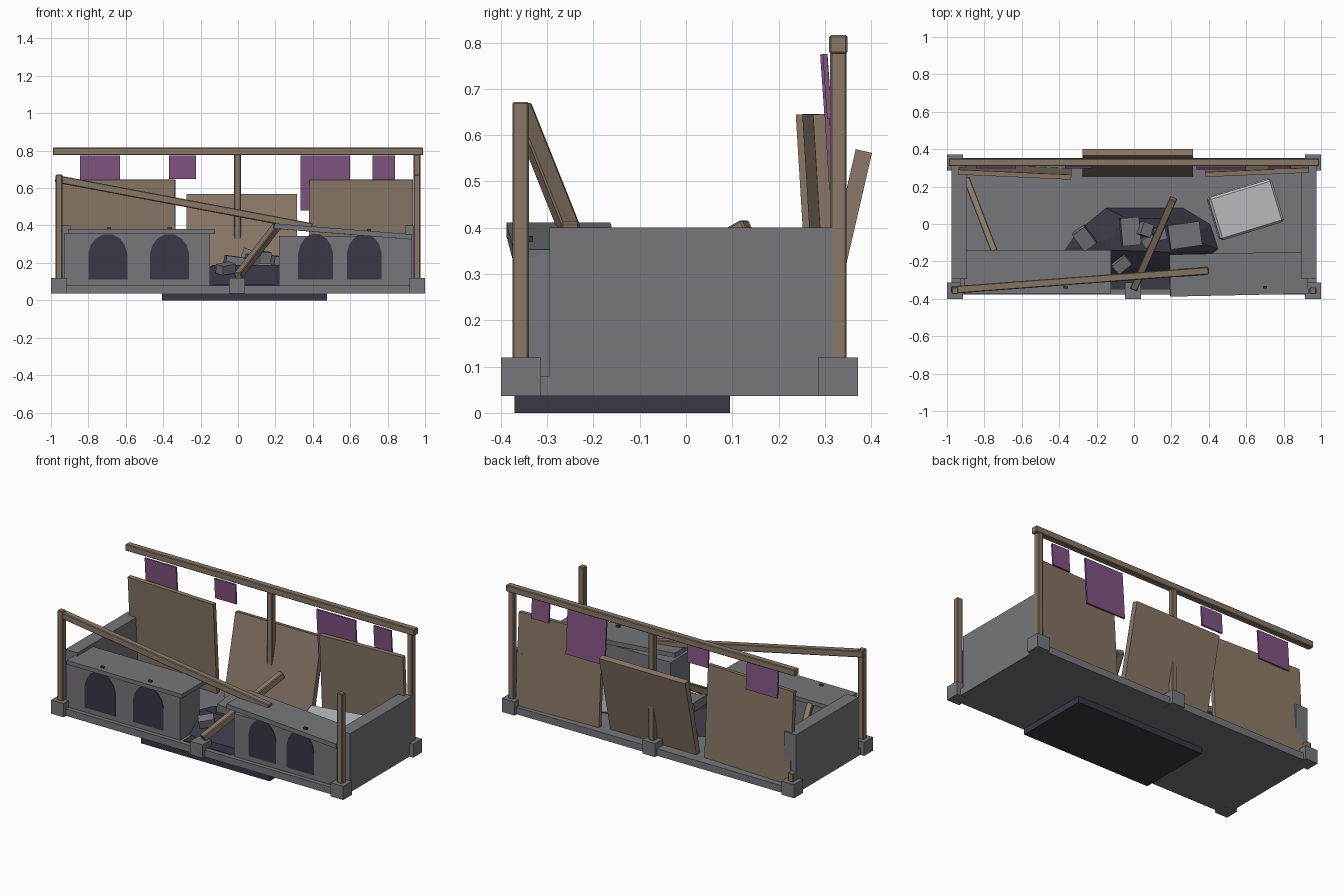
import bpy, bmesh, math
from mathutils import Vector, Matrix, Euler

cube = bpy.data.objects.get("Cube")
if cube:
    bpy.data.objects.remove(cube, do_unlink=True)


def material(name, rgb):
    m = bpy.data.materials.new(name)
    m.use_nodes = True
    m.diffuse_color = (*rgb, 1)
    m.node_tree.nodes["Principled BSDF"].inputs["Base Color"].default_value = (*rgb, 1)
    return m


STONE = material("grey stone", (0.18, 0.183, 0.20))
WOOD = material("weathered wood", (0.25, 0.185, 0.132))
CLOTH = material("purple cloth", (0.225, 0.09, 0.225))
DARK = material("dark slate", (0.04, 0.038, 0.058))
PALE = material("pale linen", (0.50, 0.51, 0.54))


def finish(name, bm, mat, matrix=None, bevel=0):
    bmesh.ops.recalc_face_normals(bm, faces=bm.faces)
    mesh = bpy.data.meshes.new(name)
    bm.to_mesh(mesh)
    bm.free()
    mesh.materials.append(mat)
    ob = bpy.data.objects.new(name, mesh)
    if matrix:
        ob.matrix_world = matrix
    bpy.context.collection.objects.link(ob)
    if bevel:
        mod = ob.modifiers.new("bevel", "BEVEL")
        mod.width = bevel
        mod.segments = 1
    return ob


def box(name, center, size, mat, rot=(0, 0, 0), bevel=0):
    bm = bmesh.new()
    bmesh.ops.create_cube(bm, size=1)
    bmesh.ops.scale(bm, vec=size, verts=bm.verts)
    turn = Euler([math.radians(a) for a in rot]).to_matrix().to_4x4()
    return finish(name, bm, mat, Matrix.Translation(center) @ turn, bevel)


def span(name, x, y, z, mat, bevel=0):
    ends = (x, y, z)
    return box(name, [(a + b) / 2 for a, b in ends], [b - a for a, b in ends], mat, bevel=bevel)


def beam(name, a, b, width=0.038):
    a, b = Vector(a), Vector(b)
    d = b - a
    bm = bmesh.new()
    bmesh.ops.create_cube(bm, size=1)
    bmesh.ops.scale(bm, vec=(width, width, d.length), verts=bm.verts)
    turn = d.to_track_quat("Z", "Y").to_matrix().to_4x4()
    return finish(name, bm, WOOD, Matrix.Translation((a + b) / 2) @ turn, 0.004)


def hull(name, points, mat):
    bm = bmesh.new()
    for p in points:
        bm.verts.new(p)
    bmesh.ops.convex_hull(bm, input=bm.verts)
    return finish(name, bm, mat)


def arch(name, x0, x1, y):
    # Pointed arch plate, bulging to a peak
    half, mid = (x1 - x0) / 2, (x0 + x1) / 2
    side = [(half, 0.11), (half, 0.25), (half * 0.88, 0.295), (half * 0.62, 0.33), (half * 0.25, 0.352)]
    outline = [(mid + x, z) for x, z in side] + [(mid - x, z) for x, z in reversed(side)]
    bm = bmesh.new()
    face = bm.faces.new([bm.verts.new((x, y, z)) for x, z in outline])
    out = bmesh.ops.extrude_face_region(bm, geom=[face])["geom"]
    bmesh.ops.translate(bm, vec=(0, 0.008, 0), verts=[v for v in out if isinstance(v, bmesh.types.BMVert)])
    return finish(name, bm, DARK)


# Floor, footings and side walls
FRONT, BACK, SIDE = -0.357, 0.329, 0.957
span("floor_slab", (-0.975, 0.975), (-0.378, 0.352), (0.037, 0.08), STONE)
for y, label in ((FRONT, "front"), (BACK, "back")):
    for x, side in ((-SIDE, "right"), (-0.005, "middle"), (SIDE, "left")):
        box(f"{label}_{side}_footing", (x, y, 0.078), (0.086, 0.086, 0.084), STONE)
for s, side in ((-1, "right"), (1, "left")):
    box(f"{side}_wall", (s * 0.934, 0.01, 0.22), (0.082, 0.61, 0.36), STONE)

# Standing posts, broken stub and top rail
for s, side in ((-1, "right"), (1, "left")):
    beam(f"front_{side}_post", (s * SIDE, FRONT, 0.11), (s * SIDE, FRONT, 0.672), 0.036)
beam("back_left_post", (SIDE, BACK, 0.11), (SIDE, BACK, 0.78), 0.036)
beam("back_middle_post", (-0.003, BACK, 0.11), (-0.003, BACK, 0.78), 0.036)
beam("back_right_stub", (-SIDE, BACK, 0.11), (-SIDE, BACK, 0.17), 0.036)
beam("back_rail", (-0.99, BACK, 0.796), (0.99, BACK, 0.796), 0.04)

# Fallen timbers
beam("fallen_front_rail", (-0.975, -0.353, 0.65), (0.395, -0.25, 0.392), 0.04)
beam("fallen_middle_post", (0.0, -0.345, 0.13), (0.21, 0.135, 0.40), 0.04)
beam("fallen_corner_post", (-0.895, 0.24, 0.12), (-0.745, -0.15, 0.35), 0.036)

# Counters with arched fronts
span("right_counter", (-0.93, -0.15), (-0.352, -0.16), (0.07, 0.358), STONE)
span("right_counter_top", (-0.91, -0.122), (-0.375, -0.14), (0.355, 0.38), STONE)
span("left_counter", (0.22, 0.93), (-0.352, -0.165), (0.07, 0.345), STONE)
box("left_counter_top", (0.56, -0.268, 0.368), (0.74, 0.225, 0.028), STONE, (0, 4.5, 1.2))
arches = ((-0.80, -0.592), (-0.47, -0.262), (0.322, 0.508), (0.582, 0.768))
for i, (x0, x1) in enumerate(arches):
    arch(f"arch_{i + 1}", x0, x1, -0.356)
for i, (x, z) in enumerate(((-0.69, 0.383), (-0.365, 0.383), (0.70, 0.376))):
    box(f"peg_{i + 1}", (x, -0.338, z), (0.022, 0.014, 0.012), DARK)

# Leaning boards along the back
box("right_board", (-0.637, 0.281, 0.363), (0.605, 0.026, 0.565), WOOD, (3.5, 0, -2.6))
box("left_board", (0.657, 0.293, 0.363), (0.555, 0.026, 0.565), WOOD, (3.5, 0, 2.4))
box("middle_board", (0.02, 0.328, 0.322), (0.59, 0.036, 0.50), WOOD, (-13, 0, 0))

# Torn hangings
for i, (x0, x1, z) in enumerate(((-0.845, -0.63, 0.59), (-0.37, -0.225, 0.65),
                                 (0.333, 0.60, 0.48), (0.72, 0.84, 0.635))):
    box(f"hanging_{i + 1}", ((x0 + x1) / 2, 0.305, (z + 0.775) / 2),
        (x1 - x0, 0.01, 0.775 - z), CLOTH, (4, 0, 0))

# Rubble mound in the pit
span("pit_base", (-0.405, 0.475), (-0.37, 0.095), (0.0, 0.05), DARK)
span("pit_floor", (-0.13, 0.20), (-0.35, -0.12), (0.076, 0.084), DARK)
foot = ((-0.39, -0.14), (-0.33, -0.05), (-0.16, 0.09), (0.27, 0.09),
        (0.42, 0.0), (0.465, -0.14), (0.20, -0.29), (-0.12, -0.29))
crest = ((-0.13, -0.08), (-0.04, 0.03), (0.18, 0.03), (0.28, -0.07), (0.19, -0.15), (-0.12, -0.14))
hull("rubble_mound", [(x, y, 0.07) for x, y in foot] + [(x, y, 0.19) for x, y in crest], DARK)

# Loose stones: position, size and turn
stones = (((-0.265, -0.075, 0.17), (0.08, 0.11, 0.06), 35),
          ((-0.02, -0.04, 0.21), (0.10, 0.15, 0.05), 5),
          ((0.06, -0.03, 0.24), (0.06, 0.07, 0.06), -20),
          ((0.08, -0.09, 0.22), (0.07, 0.05, 0.05), 30),
          ((0.14, -0.05, 0.23), (0.06, 0.07, 0.06), 15),
          ((0.27, -0.06, 0.20), (0.17, 0.13, 0.06), 8),
          ((-0.065, -0.215, 0.17), (0.09, 0.06, 0.05), 38))
for i, (place, size, turn) in enumerate(stones):
    box(f"loose_stone_{i + 1}", place, size, STONE, (turn / 3, 10 - turn / 2, turn))

# Pale bundle
box("bundle", (0.595, 0.078, 0.165), (0.355, 0.24, 0.17), PALE, (2, 3, 17), 0.012)
